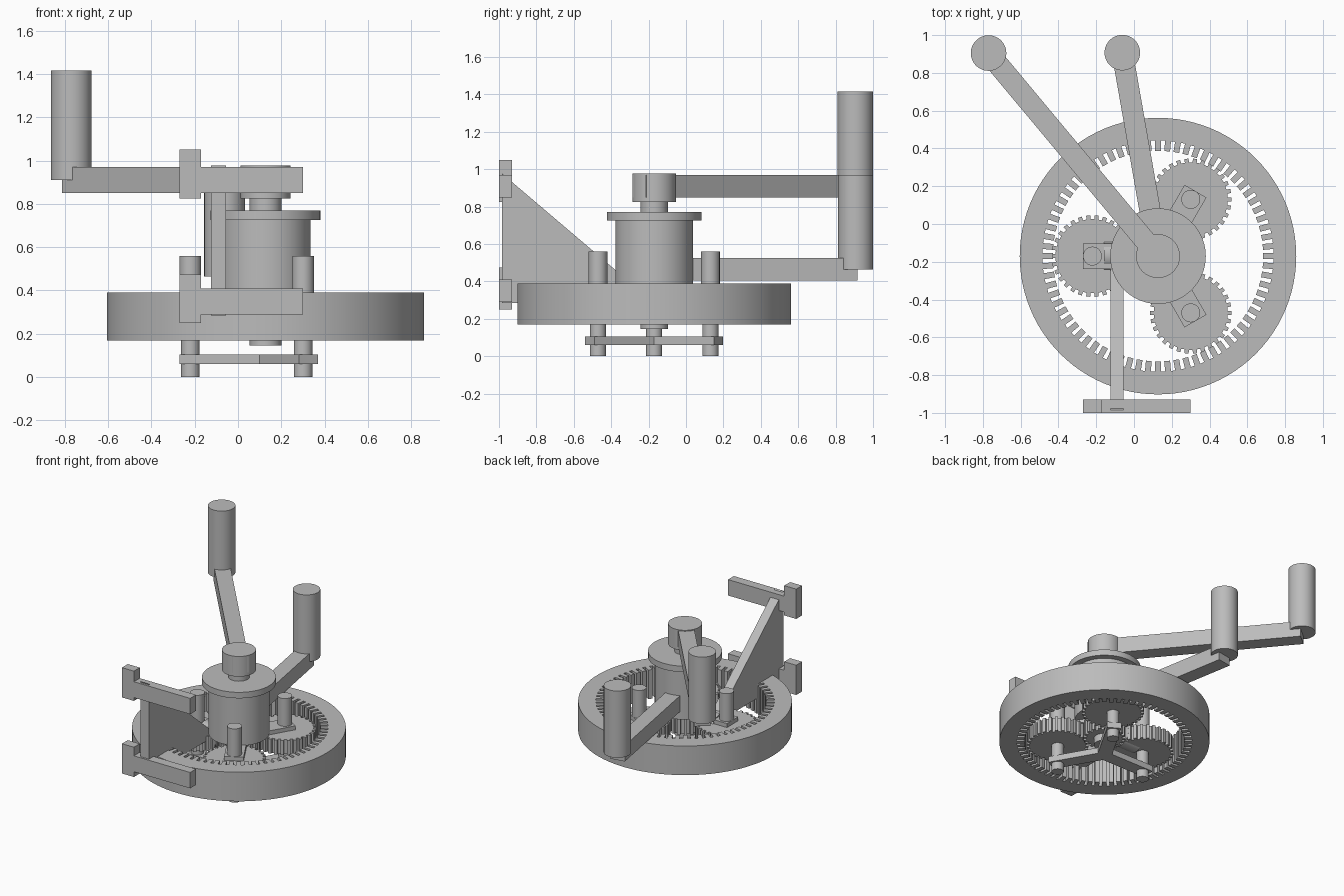
import bpy, bmesh, math
from mathutils import Matrix, Vector

if "Cube" in bpy.data.objects:
    bpy.data.objects.remove(bpy.data.objects["Cube"], do_unlink=True)

# Single plain grey finish
grey = bpy.data.materials.new("plain_grey")
grey.use_nodes = True
colour = (0.5, 0.5, 0.5, 1)
grey.diffuse_color = colour
grey.node_tree.nodes["Principled BSDF"].inputs["Base Color"].default_value = colour

CX, CY = 0.127, -0.17      # main axis
ORBIT = 0.347              # distance of the planets from the main axis
PLANETS = [math.radians(a) for a in (60, 180, 300)]


def finish(name, bm, smooth=False):
    bmesh.ops.recalc_face_normals(bm, faces=bm.faces)
    mesh = bpy.data.meshes.new(name)
    bm.to_mesh(mesh)
    bm.free()
    mesh.materials.append(grey)
    obj = bpy.data.objects.new(name, mesh)
    bpy.context.collection.objects.link(obj)
    if smooth:
        bpy.ops.object.select_all(action='DESELECT')
        obj.select_set(True)
        bpy.context.view_layer.objects.active = obj
        bpy.ops.object.shade_smooth_by_angle(angle=math.radians(30))
    return obj


def box(name, x, y, z):
    bm = bmesh.new()
    lo, hi = Vector((x[0], y[0], z[0])), Vector((x[1], y[1], z[1]))
    m = Matrix.Translation((lo + hi) / 2) @ Matrix.Diagonal((*(hi - lo), 1))
    bmesh.ops.create_cube(bm, size=1, matrix=m)
    return finish(name, bm)


def rod(name, x, y, r, z0, z1, segments=64):
    bm = bmesh.new()
    bmesh.ops.create_cone(bm, cap_ends=True, segments=segments, radius1=r, radius2=r,
                          depth=z1 - z0, matrix=Matrix.Translation((x, y, (z0 + z1) / 2)))
    return finish(name, bm, True)


def arm(name, angle, start, end, half_width, z0, z1):
    # Straight bar leaving the main axis at the given angle
    obj = box(name, (start, end), (-half_width, half_width), (z0, z1))
    obj.location = (CX, CY, 0)
    obj.rotation_euler.z = angle
    return obj


def extrude_outline(name, points, direction, smooth=False):
    bm = bmesh.new()
    face = bm.faces.new([bm.verts.new(p) for p in points])
    geom = bmesh.ops.extrude_face_region(bm, geom=[face])["geom"]
    bmesh.ops.translate(bm, vec=direction,
                        verts=[v for v in geom if isinstance(v, bmesh.types.BMVert)])
    return finish(name, bm, smooth)


def gear(name, x, y, root, tip, teeth, z0, z1, turn=0):
    # Square-cut spur gear
    outline = []
    step = math.tau / teeth
    for i in range(teeth):
        for part, r in ((-0.27, root), (-0.24, tip), (0.24, tip), (0.27, root)):
            a = (i + part) * step + turn
            outline.append((x + r * math.cos(a), y + r * math.sin(a), z0))
    return extrude_outline(name, outline, (0, 0, z1 - z0))


# Outer ring with a square-edged section
bm = bmesh.new()
section = [bm.verts.new((r, 0, z)) for r, z in
           ((0.612, 0.17), (0.732, 0.17), (0.732, 0.39), (0.612, 0.39))]
edges = [bm.edges.new((section[i], section[(i + 1) % 4])) for i in range(4)]
bmesh.ops.spin(bm, geom=section + edges, cent=(0, 0, 0), axis=(0, 0, 1),
               angle=math.tau, steps=96, use_merge=False)
bmesh.ops.remove_doubles(bm, verts=bm.verts, dist=0.0005)
bmesh.ops.translate(bm, verts=bm.verts, vec=(CX, CY, 0))
finish("outer_ring", bm, True)

# Inward ring teeth
bm = bmesh.new()
RING_TEETH = 72
for i in range(RING_TEETH):
    m = (Matrix.Translation((CX, CY, 0.28)) @ Matrix.Rotation(i * math.tau / RING_TEETH, 4, 'Z')
         @ Matrix.Translation((0.587, 0, 0)) @ Matrix.Diagonal((0.06, 0.031, 0.22, 1)))
    bmesh.ops.create_cube(bm, size=1, matrix=m)
finish("ring_teeth", bm)

# Planet gears with their posts and carrier arms
for i, a in enumerate(PLANETS, 1):
    px, py = CX + ORBIT * math.cos(a), CY + ORBIT * math.sin(a)
    gear(f"planet_gear_{i}", px, py, 0.196, 0.216, 30, 0.21, 0.32, a)
    rod(f"planet_post_{i}", px, py, 0.05, 0.30, 0.56, 40)
    rod(f"planet_pin_{i}", px, py, 0.043, 0, 0.30, 40)
    arm(f"upper_carrier_arm_{i}", a, 0, 0.397, 0.067, 0.32, 0.35)
    arm(f"lower_carrier_arm_{i}", a, 0, 0.397, 0.05, 0.06, 0.105)

# Sun gear and central shaft
gear("sun_gear", CX, CY, 0.125, 0.147, 20, 0.20, 0.32)
rod("central_shaft", CX, CY, 0.073, 0.145, 0.85)

# Drum, flange and top hub
rod("drum", CX, CY, 0.208, 0.345, 0.725, 80)
rod("drum_flange", CX, CY, 0.253, 0.725, 0.77, 80)
rod("top_hub", CX, CY, 0.116, 0.825, 0.977)

# Two cranks: bar and upright handle
for name, x, y, z, start in (("upper", -0.77, 0.905, 0.85, -0.105),
                             ("lower", -0.062, 0.907, 0.405, 0)):
    dx, dy = x - CX, y - CY
    arm(f"{name}_crank_arm", math.atan2(dy, dx), start, math.hypot(dx, dy), 0.056, z, z + 0.12)
    rod(f"{name}_crank_handle", x, y, 0.094, z + 0.06, z + 0.565)

# Front bracket: two bars with end plates
for name, z in (("lower", 0.29), ("upper", 0.85)):
    box(f"{name}_bracket_bar", (-0.17, 0.30), (-1, -0.93), (z, z + 0.12))
for name, z0, z1 in (("lower", 0.25, 0.475), ("upper", 0.825, 1.05)):
    box(f"{name}_bracket_end", (-0.27, -0.17), (-1, -0.93), (z0, z1))

# Triangular bracket web running in to the pivot
web = [(-0.125, y, z) for y, z in
       ((-0.985, 0.285), (-0.985, 0.978), (-0.17, 0.285))]
extrude_outline("bracket_web", web, (0.07, 0, 0))

# Pivot across the inner tip of the web
pivot = rod("bracket_pivot", 0, 0, 0.083, -0.07, 0.07, 48)
pivot.rotation_euler.y = math.pi / 2
pivot.location = (-0.09, -0.167, 0.28)
